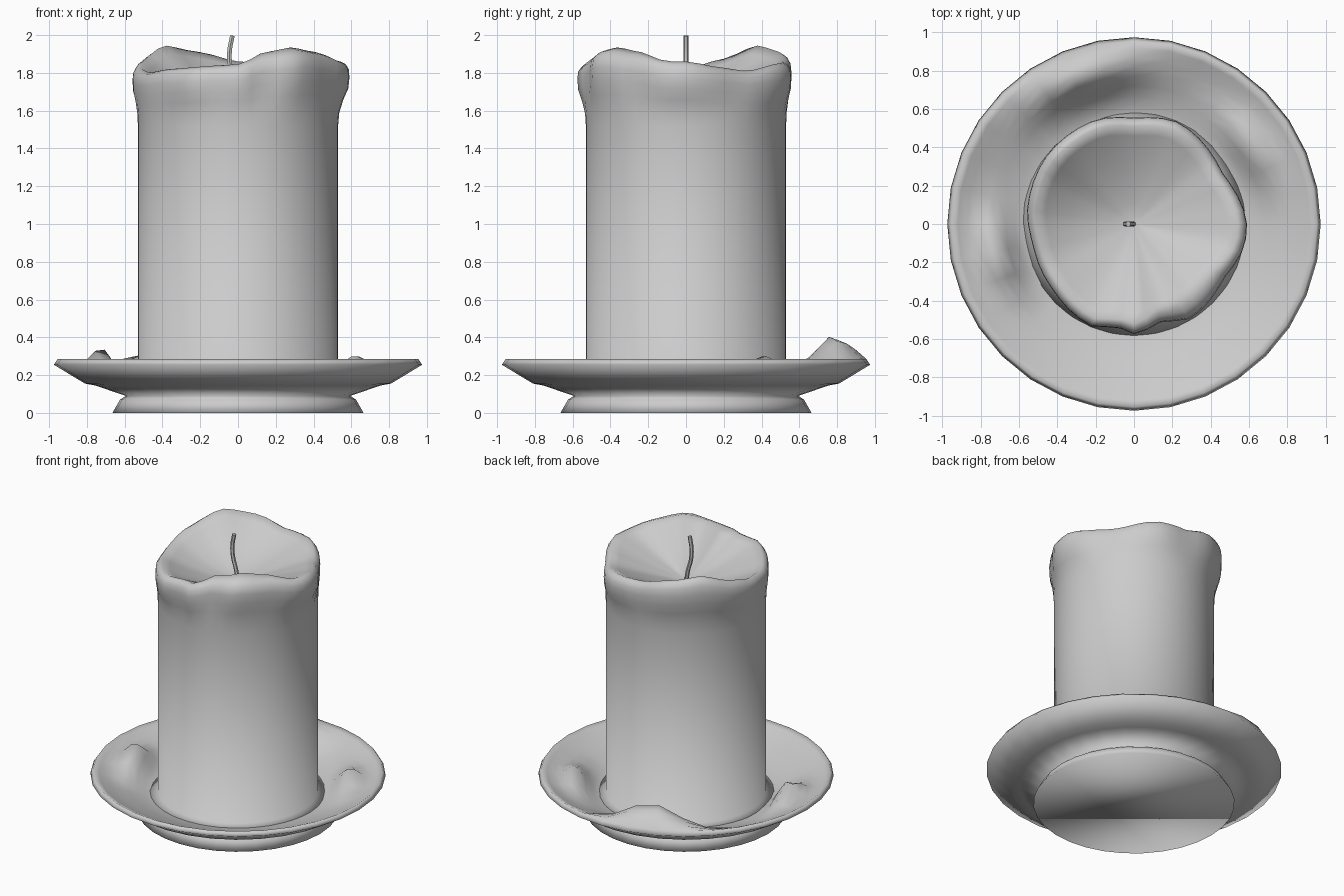
import bpy
import bmesh
from math import sin, cos, tau, radians, degrees, exp

old = bpy.data.objects.get("Cube")
if old:
    bpy.data.objects.remove(old, do_unlink=True)

grey = bpy.data.materials.new("plain_grey")
grey.use_nodes = True
colour = (0.6, 0.6, 0.6, 1)
grey.diffuse_color = colour
grey.node_tree.nodes["Principled BSDF"].inputs["Base Color"].default_value = colour


def turn_from(theta, direction):
    """Signed angle in degrees between theta and a direction."""
    return (degrees(theta) - direction + 180) % 360 - 180


def lathe(name, rows, segments, point):
    """Join rings of points; point(row, theta) gives radius and height.
    Both open ends are capped."""
    bm = bmesh.new()
    rings = []
    for row in rows:
        ring = []
        for i in range(segments):
            theta = tau * i / segments
            r, z = point(row, theta)
            ring.append(bm.verts.new((r * cos(theta), r * sin(theta), z)))
        rings.append(ring)
    for low, high in zip(rings, rings[1:]):
        for i in range(segments):
            j = (i + 1) % segments
            bm.faces.new((low[i], low[j], high[j], high[i]))
    bm.faces.new(rings[0])
    bm.faces.new(rings[-1])
    bmesh.ops.recalc_face_normals(bm, faces=bm.faces)
    for face in bm.faces:
        face.smooth = True
    mesh = bpy.data.meshes.new(name)
    bm.to_mesh(mesh)
    bm.free()
    obj = bpy.data.objects.new(name, mesh)
    bpy.context.collection.objects.link(obj)
    mesh.materials.append(grey)


def around(table, theta):
    """Read a table of (degrees, value) that wraps round the full circle."""
    a = degrees(theta) % 360
    keys = table + [(table[0][0] + 360, table[0][1])]
    for (a0, v0), (a1, v1) in zip(keys, keys[1:]):
        if a0 <= a <= a1:
            t = (a - a0) / (a1 - a0)
            t = (t + t * t * (3 - 2 * t)) / 2
            return v0 + (v1 - v0) * t


# Dish on a flared foot with a flat base, and lumps of spilt wax inside
dish_profile = [
    (0.665, 0), (0.625, 0.07), (0.595, 0.09), (0.755, 0.145), (0.81, 0.155),
    (0.975, 0.255), (0.955, 0.285),
    (0.92, 0.268), (0.87, 0.243), (0.82, 0.22), (0.77, 0.2), (0.72, 0.18),
    (0.67, 0.16), (0.62, 0.145), (0.57, 0.13), (0.5, 0.125),
]
rim_row = 6
# Each lump: direction, distance out, height, spread in degrees, width
lumps = [(109, 0.815, 0.19, 18, 0.11), (193, 0.73, 0.16, 12, 0.09),
         (33, 0.73, 0.12, 13, 0.09)]


def dish_point(row, theta):
    r, z = dish_profile[row]
    if row > rim_row:
        for direction, distance, height, spread, width in lumps:
            turn = turn_from(theta, direction) / spread
            z += height * exp(-turn ** 2 - ((r - distance) / width) ** 2)
    return r, z


lathe("dish", range(len(dish_profile)), 32, dish_point)

# Candle with a bulging, uneven lip and a melted hollow
lip_radius = [
    (0, 0.59), (30, 0.535), (68, 0.58), (90, 0.555), (110, 0.58), (141, 0.58),
    (170, 0.565), (192, 0.54), (216, 0.545), (250, 0.58), (259, 0.54),
    (270, 0.575), (286, 0.53), (301, 0.575), (329, 0.55), (350, 0.59),
]
lip_height = [
    (0, 1.86), (20, 1.83), (40, 1.81), (65, 1.85), (90, 1.86), (112, 1.91),
    (136, 1.945), (160, 1.87), (180, 1.82), (200, 1.8), (225, 1.82),
    (270, 1.845), (288, 1.91), (308, 1.935), (330, 1.91), (350, 1.86),
]
body_radius, shoulder, pool = 0.53, 1.52, 1.67
# Lip steps: share of the bulge, share of the rise, pull towards the centre
lip_steps = [(0.1, 0.2, 0), (0.45, 0.4, 0), (0.9, 0.58, 0), (1, 0.75, 0),
             (1, 0.88, 0.003), (1, 0.96, 0.02), (1, 1, 0.045)]
# A thin skirt of wax joins the body to the dish
candle_rows = [("body", (0.6, 0.13)), ("body", (body_radius, 0.145)),
               ("body", (body_radius, shoulder))]
candle_rows += [("lip", step) for step in lip_steps]
candle_rows += [("hollow", f) for f in (0.9, 0.8, 0.65, 0.5, 0.35, 0.2, 0.08)]


def candle_point(row, theta):
    kind, value = row
    if kind == "body":
        return value
    radius, top = around(lip_radius, theta), around(lip_height, theta)
    # The front peak folds further inward than the rest of the lip
    fold = 1 + 1.5 * exp(-(turn_from(theta, 308) / 25) ** 2)
    if kind == "lip":
        bulge, rise, pull = value
        r = body_radius + (radius - body_radius) * bulge - pull * fold
        return r, shoulder + (top - shoulder) * rise
    slope = 1.5 - 0.4 * cos(theta)
    return (radius - 0.045 * fold) * value, pool + (top - pool) * value ** slope


lathe("candle", candle_rows, 48, candle_point)

# Bent wick
curve = bpy.data.curves.new("wick", "CURVE")
curve.dimensions = "3D"
curve.bevel_depth = 0.014
curve.bevel_resolution = 1
curve.use_fill_caps = True
path = [(0, 1.64), (-0.015, 1.74), (-0.04, 1.83), (-0.045, 1.91), (-0.03, 1.997)]
spline = curve.splines.new("BEZIER")
spline.bezier_points.add(len(path) - 1)
for knot, (x, z) in zip(spline.bezier_points, path):
    knot.co = (x, 0, z)
    knot.handle_left_type = knot.handle_right_type = "AUTO"
spline.resolution_u = 4
wick = bpy.data.objects.new("wick", curve)
bpy.context.collection.objects.link(wick)
bpy.ops.object.select_all(action="DESELECT")
wick.select_set(True)
bpy.context.view_layer.objects.active = wick
bpy.ops.object.convert(target="MESH")
wick = bpy.context.view_layer.objects.active
wick.data.materials.clear()
wick.data.materials.append(grey)
bpy.ops.object.shade_smooth_by_angle(angle=radians(50))
